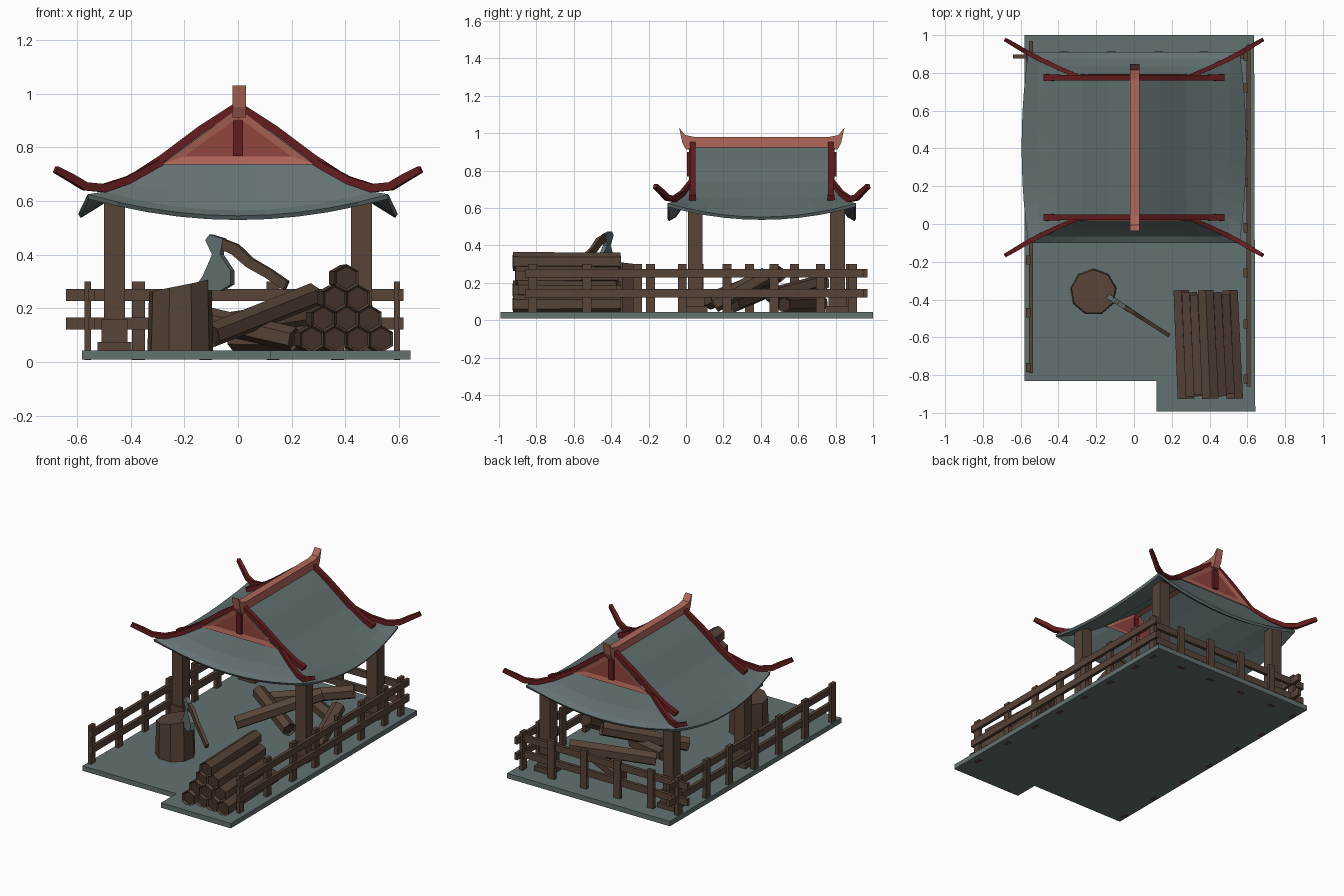
import bpy, bmesh, math
from mathutils import Vector

if "Cube" in bpy.data.objects:
    bpy.data.objects.remove(bpy.data.objects["Cube"])


def material(name, rgb):
    m = bpy.data.materials.new(name)
    m.use_nodes = True
    m.diffuse_color = (*rgb, 1)
    m.node_tree.nodes["Principled BSDF"].inputs["Base Color"].default_value = (*rgb, 1)
    return m


SLATE = material("slate_grey", (0.125, 0.165, 0.168))
WOOD = material("brown_wood", (0.095, 0.057, 0.039))
CORE = material("dark_wood", (0.055, 0.031, 0.022))
RED = material("dark_red", (0.13, 0.012, 0.013))
SALMON = material("salmon_red", (0.44, 0.135, 0.1))
PANEL = material("gable_red", (0.28, 0.06, 0.047))
MID = 0.405  # middle of the roof along y


def finish(name, bm, *mats):
    bmesh.ops.recalc_face_normals(bm, faces=bm.faces)
    mesh = bpy.data.meshes.new(name)
    bm.to_mesh(mesh)
    bm.free()
    ob = bpy.data.objects.new(name, mesh)
    for m in mats:
        mesh.materials.append(m)
    bpy.context.collection.objects.link(ob)
    return ob


def box(name, lo, hi, mat):
    bm = bmesh.new()
    bmesh.ops.create_cube(bm, size=1)
    for v in bm.verts:
        v.co = [(a + b) / 2 + c * (b - a) for a, b, c in zip(lo, hi, v.co)]
    return finish(name, bm, mat)


def prism(name, points, offset, mat):
    """Extrude a closed outline along an offset vector."""
    bm = bmesh.new()
    face = bm.faces.new([bm.verts.new(p) for p in points])
    ext = bmesh.ops.extrude_face_region(bm, geom=[face])["geom"]
    verts = [g for g in ext if isinstance(g, bmesh.types.BMVert)]
    bmesh.ops.translate(bm, verts=verts, vec=offset)
    return finish(name, bm, mat)


def sweep(name, path, radii, mat, n=4, aspect=1, hollow=False):
    """Sweep a regular polygon along a path; hollow sinks the two ends."""
    path = [Vector(p) for p in path]
    bm = bmesh.new()
    rings = []
    for i, p in enumerate(path):
        t = (path[min(i + 1, len(path) - 1)] - path[max(i - 1, 0)]).normalized()
        side = t.cross(Vector((0, 0, 1))).normalized()
        up = side.cross(t)
        angles = [math.tau * (k + 0.5) / n for k in range(n)]
        rings.append([bm.verts.new(p + radii[i] * (side * math.cos(a) * aspect + up * math.sin(a)))
                      for a in angles])
    for a, b in zip(rings, rings[1:]):
        for k in range(n):
            bm.faces.new((a[k], a[(k + 1) % n], b[(k + 1) % n], b[k]))
    caps = [bm.faces.new(rings[0][::-1]), bm.faces.new(rings[-1])]
    bmesh.ops.recalc_face_normals(bm, faces=bm.faces)
    if hollow:
        bmesh.ops.inset_individual(bm, faces=caps, thickness=0.009, depth=-0.012)
        for c in caps:
            c.material_index = 1
    return finish(name, bm, mat, CORE)


# Ground slab with the front extension
outline = [(-0.58, -0.83), (0.12, -0.83), (0.12, -0.993), (0.642, -0.993), (0.636, 1), (-0.58, 1)]
prism("ground_slab", [(x, y, 0.01) for x, y in outline], (0, 0, 0.033), SLATE)

# Pavilion posts on plinths
for x in (-0.46, 0.46):
    for y in (0.05, 0.81):
        for part, r, z0, z1 in (("post_plinth", 0.064, 0.04, 0.075),
                                ("post_foot", 0.048, 0.07, 0.16),
                                ("post", 0.039, 0.15, 0.62)):
            box(part, (x - r, y - r, z0), (x + r, y + r, z1), WOOD)

# Curved roof shell: two main slopes and two end skirts
# rows: x, z at middle, half length, corner x, corner z, end sag
rows = [(0, 0.945, 0.375, 0, 0.945, 0),
        (0.14, 0.85, 0.375, 0.14, 0.85, 0),
        (0.28, 0.742, 0.375, 0.28, 0.742, 0),
        (0.42, 0.655, 0.43, 0.41, 0.665, 0.042),
        (0.51, 0.605, 0.47, 0.5, 0.635, 0.07),
        (0.595, 0.552, 0.505, 0.56, 0.625, 0.08)]
steps = [i / 5 for i in range(-5, 6)]
bm = bmesh.new()


def sheet(grid):
    grid = [[bm.verts.new(p) for p in line] for line in grid]
    for a, b in zip(grid, grid[1:]):
        for k in range(len(a) - 1):
            bm.faces.new((a[k], a[k + 1], b[k + 1], b[k]))


for s in (-1, 1):
    sheet([[(s * (x + (cx - x) * v * v), MID + h * v, z + (cz - z) * v * v) for v in steps]
           for x, z, h, cx, cz, sag in rows])
    sheet([[(cx * u, MID + s * h, cz - sag * (1 - u * u)) for u in steps]
           for x, z, h, cx, cz, sag in rows[2:]])
bmesh.ops.remove_doubles(bm, verts=bm.verts, dist=0.0005)
roof = finish("roof_shell", bm, SLATE)
shell = roof.modifiers.new("thickness", "SOLIDIFY")
shell.thickness = 0.018
shell.offset = -1

# Ridge beam with upturned ends
half = [(0.36, 0.98), (0.41, 0.99), (0.442, 1.03), (0.425, 0.95), (0.405, 0.912)]
ridge = half + [(-y, z) for y, z in reversed(half)]
prism("ridge_beam", [(-0.02, MID + y, z) for y, z in ridge], (0.05, 0, 0), SALMON)

# Gables, sloping trim and hip beams
trim = [(0, 0.955), (0.14, 0.865), (0.28, 0.76), (0.39, 0.688), (0.47, 0.65)]
hip = [(0.27, 0.365, 0.755), (0.41, 0.425, 0.678), (0.5, 0.468, 0.648),
       (0.57, 0.505, 0.655), (0.62, 0.535, 0.685), (0.68, 0.57, 0.718)]
for s in (-1, 1):
    bm = bmesh.new()
    y = MID + s * 0.388
    outer = [bm.verts.new((x, y, z)) for x, z in ((-0.285, 0.736), (0.285, 0.736), (0, 0.945))]
    inner = [bm.verts.new((x, y - s * 0.006, z)) for x, z in ((-0.2, 0.766), (0.2, 0.766), (0, 0.912))]
    for k in range(3):
        j = (k + 1) % 3
        bm.faces.new((outer[k], outer[j], inner[j], inner[k]))
    bm.faces.new(inner).material_index = 1
    finish("gable", bm, SALMON, PANEL)
    box("gable_strut", (-0.018, y - 0.012, 0.768), (0.018, y + 0.012, 0.9), RED)
    for m in (-1, 1):
        sweep("gable_trim", [(m * x, MID + s * 0.37, z) for x, z in trim],
              [0.021] * 4 + [0.026], RED)
        sweep("hip_beam", [(m * x, MID + s * y, z) for x, y, z in hip],
              [0.018, 0.02, 0.022, 0.022, 0.021, 0.018], RED, aspect=0.8)


# Fences: posts and two rails along each of three sides
def fence(name, along, fixed, outward, posts, start, end):
    def place(part, a0, a1, f0, f1, z0, z1):
        lo, hi = ((a0, f0), (a1, f1)) if along == "x" else ((f0, a0), (f1, a1))
        box(name + part, (*lo, z0), (*hi, z1), WOOD)
    for p in posts:
        place("_post", p - 0.024, p + 0.024, fixed - 0.012, fixed + 0.012, 0.008, 0.3)
    f = fixed + outward * 0.014
    for z in (0.122, 0.228):
        place("_rail", start, end, f - 0.011, f + 0.011, z, z + 0.045)


fence("right_fence", "y", -0.56, 1, (-0.76, -0.47, -0.19, 0.07, 0.34, 0.58, 0.88), -0.79, 0.97)
fence("left_fence", "y", 0.592, 1, (-0.82, -0.53, -0.26, -0.02, 0.22, 0.47, 0.72, 0.89), -0.86, 0.95)
fence("back_fence", "x", 0.9, -1, (-0.37, -0.12, 0.13, 0.37), -0.64, 0.61)

# Stacked log pile
for row in range(4):
    for i in range(4 - row):
        x = 0.275 + 0.086 * i + 0.043 * row
        z = 0.086 + 0.076 * row
        shift = 0.012 * ((i * 2 + row) % 3)
        sweep("stacked_log", [(x, -0.925 + shift, z), (x - 0.025, -0.35 - shift, z)],
              [0.051, 0.047], WOOD, n=6, hollow=True)

# Loose logs under the roof
for a, b in (((-0.1, 0.12, 0.1), (0.28, 0.5, 0.25)),
             ((-0.1, 0.46, 0.13), (0.36, 0.73, 0.2)),
             ((0.21, 0.25, 0.085), (-0.16, 0.45, 0.17)),
             ((0.48, 0.15, 0.085), (0.45, 0.43, 0.24)),
             ((0.36, 0.52, 0.085), (-0.02, 0.72, 0.09))):
    sweep("loose_log", [a, b], [0.046, 0.046], WOOD, n=6, hollow=True)

# Chopping block with a sloping top
bm = bmesh.new()
bmesh.ops.create_cone(bm, cap_ends=True, segments=9, radius1=0.125, radius2=0.118, depth=1)
for v in bm.verts:
    top = v.co.z > 0
    v.co = (v.co.x - 0.215, v.co.y - 0.36, 0.285 + 0.2 * v.co.x if top else 0.015)
finish("chopping_block", bm, WOOD)


# Axe stuck in the block, lying in one slanted upright plane
def axe_point(x, z):
    return Vector((x, -0.42 - 0.64 * (x + 0.08), z))


head = [(-0.115, 0.455), (-0.1, 0.475), (-0.05, 0.46), (-0.06, 0.4), (-0.02, 0.34),
        (-0.02, 0.29), (-0.06, 0.265), (-0.16, 0.27), (-0.125, 0.32), (-0.09, 0.4)]
across = Vector((0.54, 0.84, 0)) * 0.026
prism("axe_head", [axe_point(x, z) - across / 2 for x, z in head], across, SLATE)
handle = [(-0.09, 0.455), (-0.01, 0.42), (0.045, 0.37), (0.115, 0.33), (0.18, 0.285)]
sweep("axe_handle", [axe_point(x, z) for x, z in handle],
      [0.024, 0.03, 0.027, 0.026, 0.026], WOOD, aspect=0.55)
